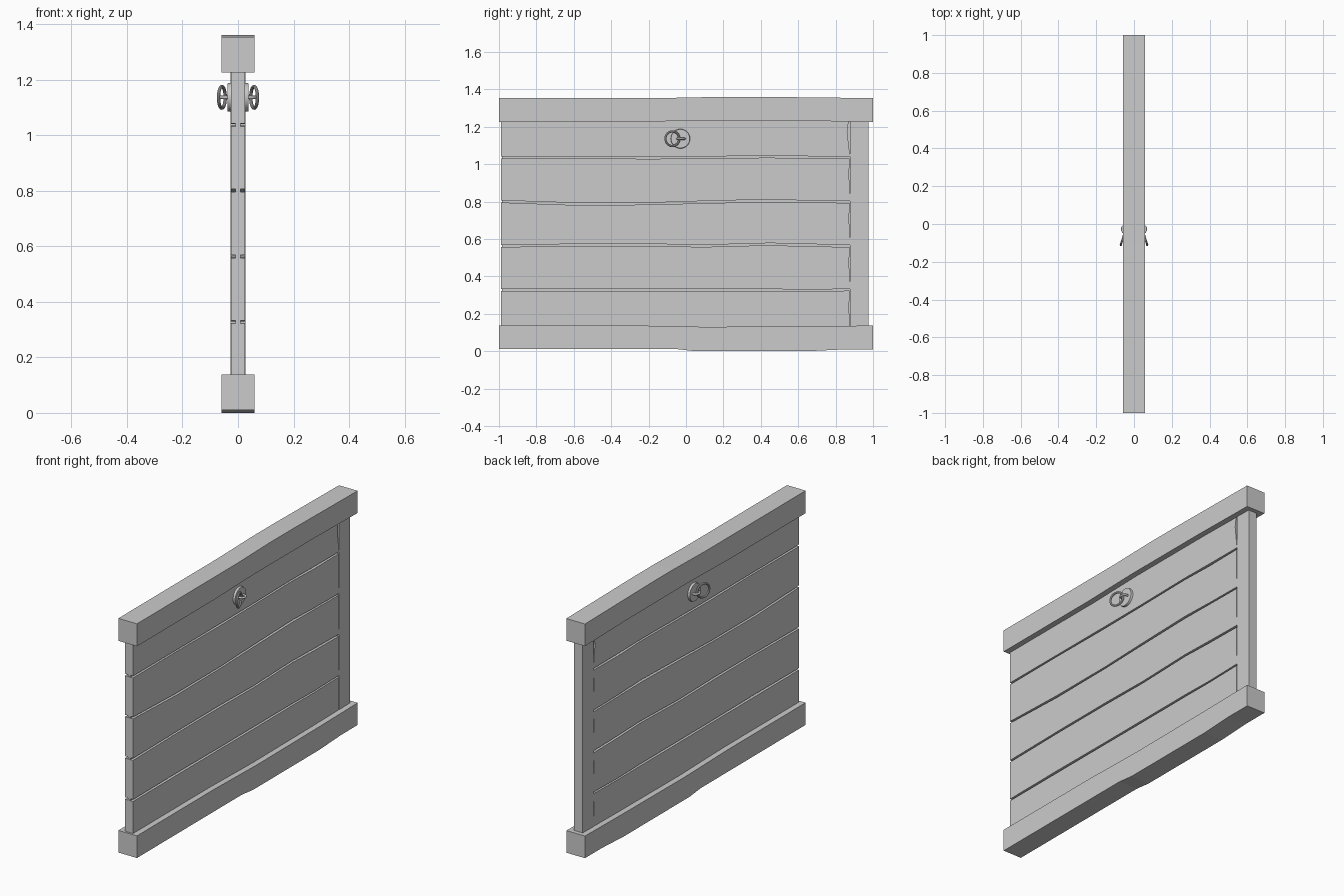
import bpy, bmesh, math, random

if "Cube" in bpy.data.objects:
    bpy.data.objects.remove(bpy.data.objects["Cube"])
random.seed(4)


def slab(name, outline, half):
    """Extrude a closed (y, z) outline symmetrically across x."""
    bm = bmesh.new()
    face = bm.faces.new([bm.verts.new((-half, y, z)) for y, z in outline])
    ext = bmesh.ops.extrude_face_region(bm, geom=[face])
    for v in ext["geom"]:
        if isinstance(v, bmesh.types.BMVert):
            v.co.x = half
    bmesh.ops.recalc_face_normals(bm, faces=bm.faces[:])
    me = bpy.data.meshes.new(name)
    bm.to_mesh(me)
    bm.free()
    ob = bpy.data.objects.new(name, me)
    bpy.context.collection.objects.link(ob)
    return ob


def smooth(ob):
    bpy.ops.object.select_all(action='DESELECT')
    ob.select_set(True)
    bpy.context.view_layer.objects.active = ob
    bpy.ops.object.shade_smooth_by_angle(angle=math.radians(35))


# Thick end rails with gently uneven edges
slab("top_rail", [(-1, 1.225), (-0.3, 1.225), (0.05, 1.233), (0.6, 1.232), (1, 1.226),
                  (1, 1.353), (0.65, 1.357), (0.4, 1.36), (0.2, 1.36), (-0.1, 1.354), (-1, 1.354)], 0.059)
slab("bottom_rail", [(-1, 0.011), (-0.05, 0.011), (0.05, 0.0), (0.65, 0.0), (0.85, 0.01), (1, 0.01),
                     (1, 0.137), (0.65, 0.133), (0.1, 0.13), (-0.3, 0.138), (-1, 0.138)], 0.059)

# Side stile and the thin core seen inside the grooves
slab("side_stile", [(0.877, 0.1), (0.975, 0.1), (0.975, 1.26), (0.877, 1.26)], 0.027)
slab("groove_core", [(-0.985, 0.1), (0.9, 0.1), (0.9, 1.26), (-0.985, 1.26)], 0.009)

# Wavy-edged planks; every seam lists its centre height along the length
stations = [-0.988, -0.6, -0.2, 0.1, 0.45, 0.65, 0.87]
seams = [[0.08] * 7,
         [0.328, 0.328, 0.326, 0.326, 0.326, 0.324, 0.328],
         [0.563, 0.568, 0.568, 0.564, 0.571, 0.566, 0.563],
         [0.8, 0.788, 0.789, 0.798, 0.805, 0.801, 0.798],
         [1.036, 1.036, 1.034, 1.036, 1.04, 1.036, 1.036],
         [1.27] * 7]
for i in range(5):
    def edge(k, side):
        return [(y, z + side * random.uniform(0.004, 0.007)) for y, z in zip(stations, seams[k])]
    low, high = edge(i, 1), edge(i + 1, -1)
    low[-1] = (0.877, low[-1][1])
    high[-1] = (0.874, high[-1][1])
    mid = (0.862 if i == 4 else 0.872, (low[-1][1] + high[-1][1]) / 2 + 0.02)
    slab(f"plank_{i + 1}", low + [mid] + high[::-1], 0.026)

# Ring pull on each face: round plate, staple and tilted ring
PZ = 1.136
for side, s in (("right", 1), ("left", -1)):
    bpy.ops.mesh.primitive_cone_add(vertices=32, radius1=0.053, radius2=0.05, depth=0.018,
                                    location=(s * 0.029, -0.03, PZ), rotation=(0, s * math.pi / 2, 0))
    plate = bpy.context.object
    plate.name = f"handle_plate_{side}"
    smooth(plate)

    bpy.ops.mesh.primitive_torus_add(major_radius=0.039, minor_radius=0.006,
                                     major_segments=32, minor_segments=10,
                                     location=(s * 0.058, -0.073, PZ),
                                     rotation=(0, math.pi / 2, s * math.radians(18)))
    ring = bpy.context.object
    ring.name = f"handle_ring_{side}"
    smooth(ring)

    cu = bpy.data.curves.new(f"handle_staple_{side}", 'CURVE')
    cu.dimensions = '3D'
    cu.bevel_depth = 0.006
    cu.bevel_resolution = 2
    cu.use_fill_caps = True
    arc = [(0.043 + 0.02 * math.sin(a), -0.027 - 0.02 * math.cos(a))
           for a in [math.pi * k / 10 for k in range(11)]]
    path = [(0.03, -0.047)] + arc + [(0.03, -0.007)]
    sp = cu.splines.new('POLY')
    sp.points.add(len(path) - 1)
    for p, (x, y) in zip(sp.points, path):
        p.co = (s * x, y, PZ, 1)
    bpy.context.collection.objects.link(bpy.data.objects.new(cu.name, cu))
